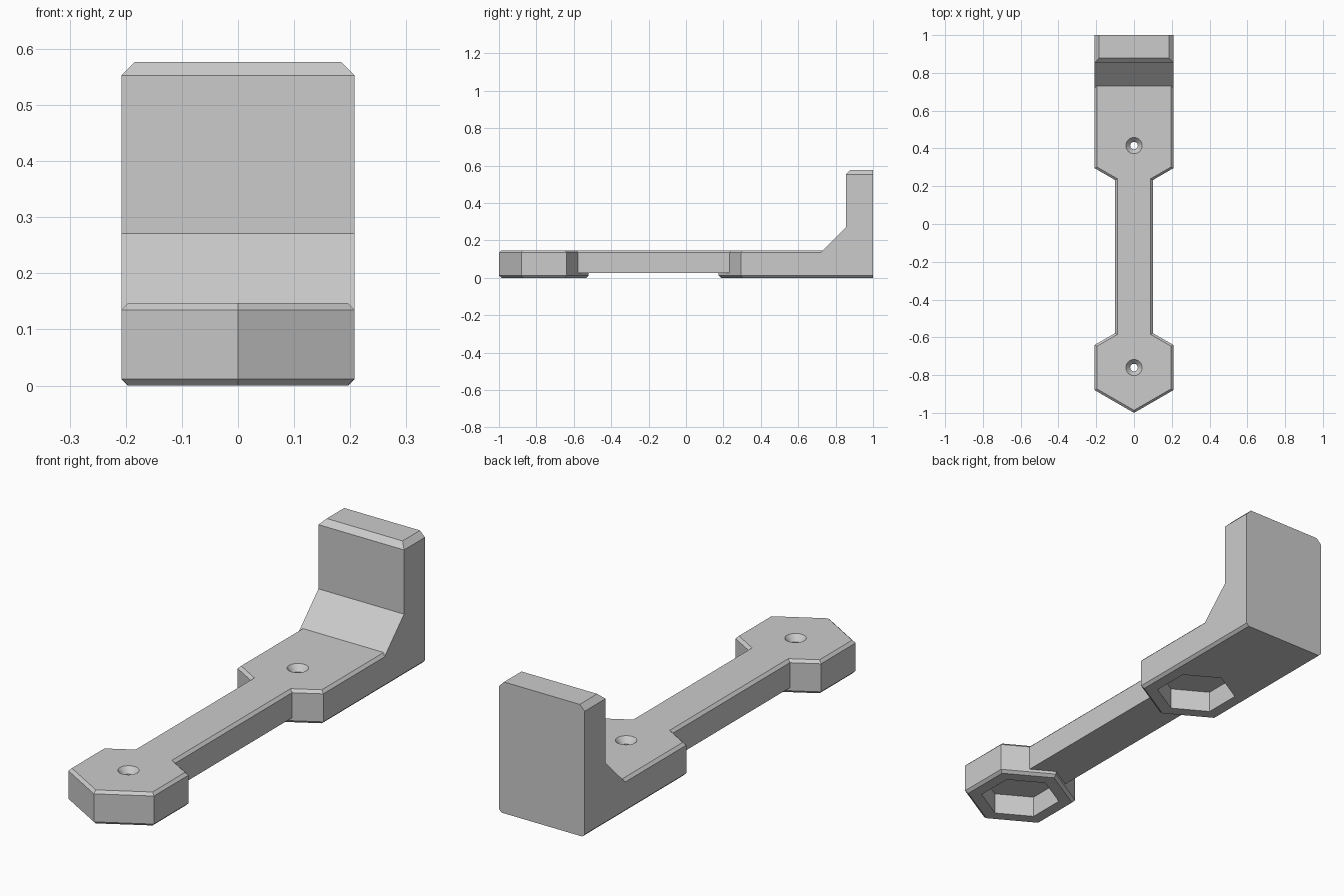
import bpy, bmesh, math
from mathutils import Vector

cube = bpy.data.objects.get("Cube")
if cube:
    bpy.data.objects.remove(cube, do_unlink=True)

W = 0.208           # half width of the pads and upright
R = 0.24            # pad corner radius
TOP = 0.147         # top of the flat arm
C = 0.012           # small chamfer
BACK = 1.0
FRONT_Y, REAR_Y = -0.76, 0.415

grey = bpy.data.materials.new("light grey")
grey.use_nodes = True
grey.diffuse_color = (0.6, 0.6, 0.6, 1)
grey.node_tree.nodes["Principled BSDF"].inputs["Base Color"].default_value = (0.6, 0.6, 0.6, 1)


def make(name, bm):
    bmesh.ops.recalc_face_normals(bm, faces=bm.faces[:])
    mesh = bpy.data.meshes.new(name)
    bm.to_mesh(mesh)
    bm.free()
    mesh.materials.append(grey)
    ob = bpy.data.objects.new(name, mesh)
    bpy.context.collection.objects.link(ob)
    return ob


def loft(rings):
    """Closed solid through matching rings of points."""
    bm = bmesh.new()
    loops = [[bm.verts.new(p) for p in ring] for ring in rings]
    n = len(loops[0])
    for a, b in zip(loops, loops[1:]):
        for i in range(n):
            j = (i + 1) % n
            bm.faces.new((a[i], a[j], b[j], b[i]))
    bm.faces.new(loops[0][::-1])
    bm.faces.new(loops[-1])
    return bm


def ngon(sides, radius, cy, z=0):
    return [(radius * math.sin(t), cy - radius * math.cos(t), z)
            for t in (math.tau * i / sides for i in range(sides))]


def inset(outline, d, z):
    """Counter-clockwise convex outline moved inward by d, cut at the back plane."""
    pts = [Vector(p[:2]) for p in outline]
    ring = []
    for i, p in enumerate(pts):
        e1 = (p - pts[i - 1]).normalized()
        e2 = (pts[(i + 1) % len(pts)] - p).normalized()
        n1, n2 = Vector((-e1.y, e1.x)), Vector((-e2.y, e2.x))
        q = p + (n1 + n2) * d / (1 + n1.dot(n2))
        ring.append((q.x, min(q.y, BACK), z))
    return ring


def slab(name, outline, layers):
    return make(name, loft([inset(outline, d, z) for d, z in layers]))


def combine(target, other, operation):
    """Apply a boolean and drop the operand."""
    mod = target.modifiers.new("combine", "BOOLEAN")
    mod.operation, mod.solver, mod.object = operation, "EXACT", other
    deps = bpy.context.evaluated_depsgraph_get()
    mesh = bpy.data.meshes.new_from_object(target.evaluated_get(deps))
    target.modifiers.clear()
    target.data = mesh
    bpy.data.objects.remove(other, do_unlink=True)


# Hexagonal front pad and long rear pad, chamfered above and below
pad_layers = [(C, 0), (0, C), (0, TOP - C), (C, TOP)]
bracket = slab("bracket", ngon(6, R, FRONT_Y), pad_layers)
rear_outline = [(0, REAR_Y - R), (W, REAR_Y - R / 2), (W, BACK + C),
                (-W, BACK + C), (-W, REAR_Y - R / 2)]
rear_pad = slab("rear_pad", rear_outline, pad_layers)

# Narrow connecting bar, raised a little off the ground
bar_outline = [(-0.1, -0.7), (0.1, -0.7), (0.1, 0.35), (-0.1, 0.35)]
bar = slab("connecting_bar", bar_outline, [(0, 0.025), (0, TOP - C), (C, TOP)])

# Upright with sloped foot, chamfered on its top front and side edges
foot = 0.855 - 0.124 - C
profile = [(foot, 0.06), (BACK, 0.06), (BACK, 0.577), (0.855, 0.577),
           (0.855, 0.271), (foot, TOP - C)]
bm = loft([[(x, y, z) for y, z in profile] for x in (-W, W)])
top_edges = [e for e in bm.edges
             if all(v.co.z > 0.57 for v in e.verts)
             and not all(v.co.y > 0.99 for v in e.verts)]
bmesh.ops.bevel(bm, geom=top_edges, offset=0.024, segments=1, affect="EDGES")
upright = make("upright", bm)

for part in (rear_pad, bar, upright):
    combine(bracket, part, "UNION")

# Hexagonal pocket below and countersunk screw hole above, in each pad
for cy in (FRONT_Y, REAR_Y):
    pocket = make("pocket_cutter", loft([ngon(6, 0.168, cy, z) for z in (-0.05, 0.095)]))
    hole = make("hole_cutter", loft([
        ngon(32, r, cy, z) for r, z in
        ((0.02, 0.05), (0.02, TOP - 0.026), (0.043, TOP), (0.043, 0.2))]))
    for cutter in (pocket, hole):
        cutter.hide_render = True
        combine(bracket, cutter, "DIFFERENCE")
